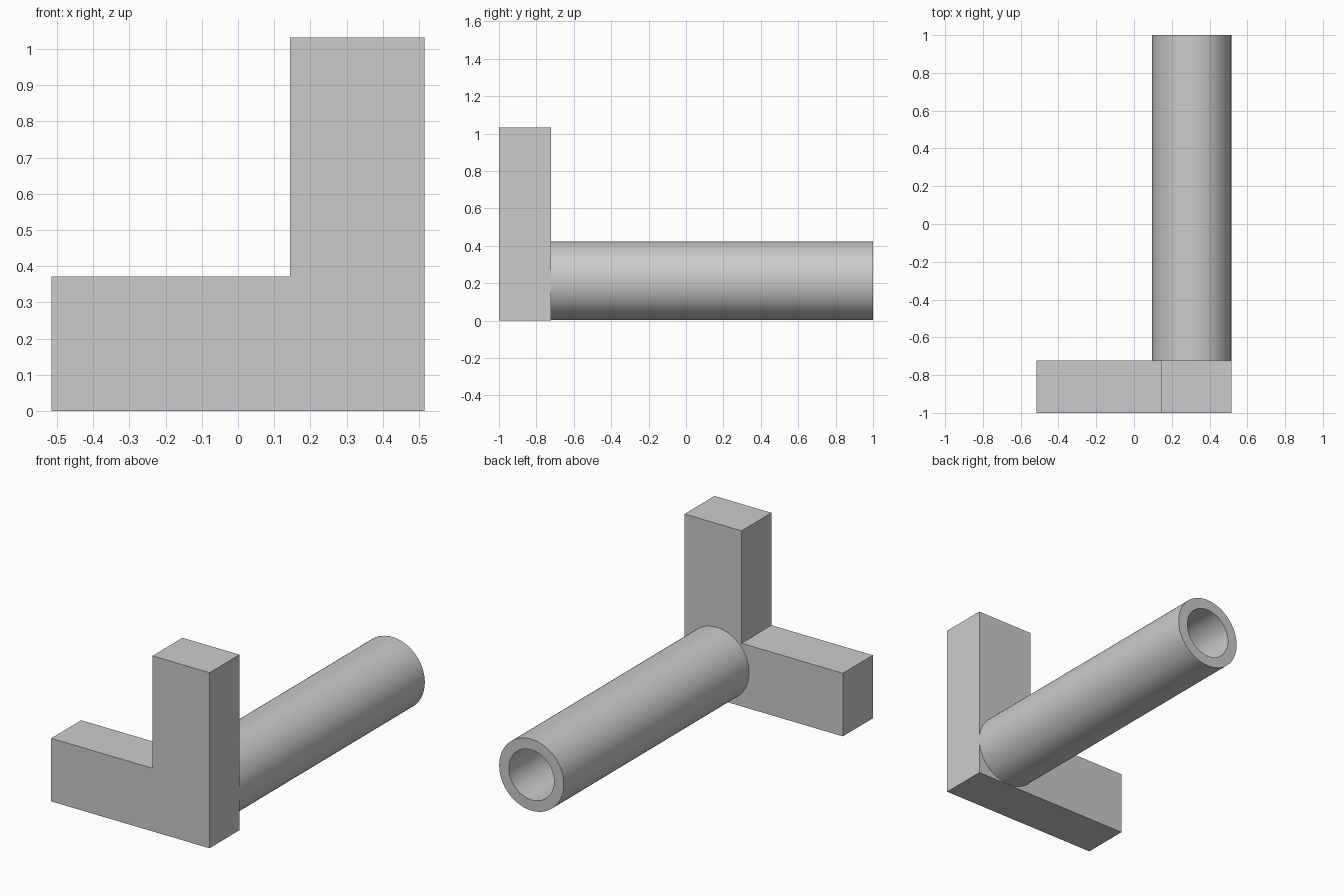
import bpy
import bmesh
import math

if "Cube" in bpy.data.objects:
    bpy.data.objects.remove(bpy.data.objects["Cube"], do_unlink=True)

# Single neutral material
GREY = (0.6, 0.6, 0.6, 1)
grey = bpy.data.materials.new("light grey")
grey.use_nodes = True
grey.diffuse_color = GREY
grey.node_tree.nodes["Principled BSDF"].inputs["Base Color"].default_value = GREY

FRONT, PLATE_BACK, BACK = -1.0, -0.722, 1.0
HALF, HEIGHT, ARM = 0.515, 1.032, 0.371


def add_object(name, bm):
    bmesh.ops.recalc_face_normals(bm, faces=bm.faces[:])
    mesh = bpy.data.meshes.new(name)
    bm.to_mesh(mesh)
    bm.free()
    mesh.materials.append(grey)
    obj = bpy.data.objects.new(name, mesh)
    bpy.context.collection.objects.link(obj)
    return obj


# L-shaped plate: extruded profile
inner = HALF - ARM
profile = [(-HALF, 0), (HALF, 0), (HALF, HEIGHT),
           (inner, HEIGHT), (inner, ARM), (-HALF, ARM)]
bm = bmesh.new()
face = bm.faces.new([bm.verts.new((x, FRONT, z)) for x, z in profile])
extruded = bmesh.ops.extrude_face_region(bm, geom=[face])["geom"]
bmesh.ops.translate(bm, vec=(0, PLATE_BACK - FRONT, 0),
                    verts=[v for v in extruded if isinstance(v, bmesh.types.BMVert)])
add_object("angle_plate", bm)

# Hollow tube: rectangular wall section spun around the tube axis
OUTER, BORE = 0.21, 0.147
cx, cz = HALF - OUTER, OUTER + 0.002
section = [(BORE, PLATE_BACK), (OUTER, PLATE_BACK), (OUTER, BACK), (BORE, BACK)]
bm = bmesh.new()
verts = [bm.verts.new((cx + r, y, cz)) for r, y in section]
edges = [bm.edges.new((verts[i], verts[(i + 1) % 4])) for i in range(4)]
bmesh.ops.spin(bm, geom=verts + edges, cent=(cx, 0, cz), axis=(0, 1, 0),
               angle=2 * math.pi, steps=96, use_merge=True)
bmesh.ops.remove_doubles(bm, verts=bm.verts[:], dist=0.0001)
tube = add_object("hollow_tube", bm)

# Smooth round walls with crisp rims
bpy.ops.object.select_all(action="DESELECT")
tube.select_set(True)
bpy.context.view_layer.objects.active = tube
bpy.ops.object.shade_smooth_by_angle(angle=math.radians(30))
